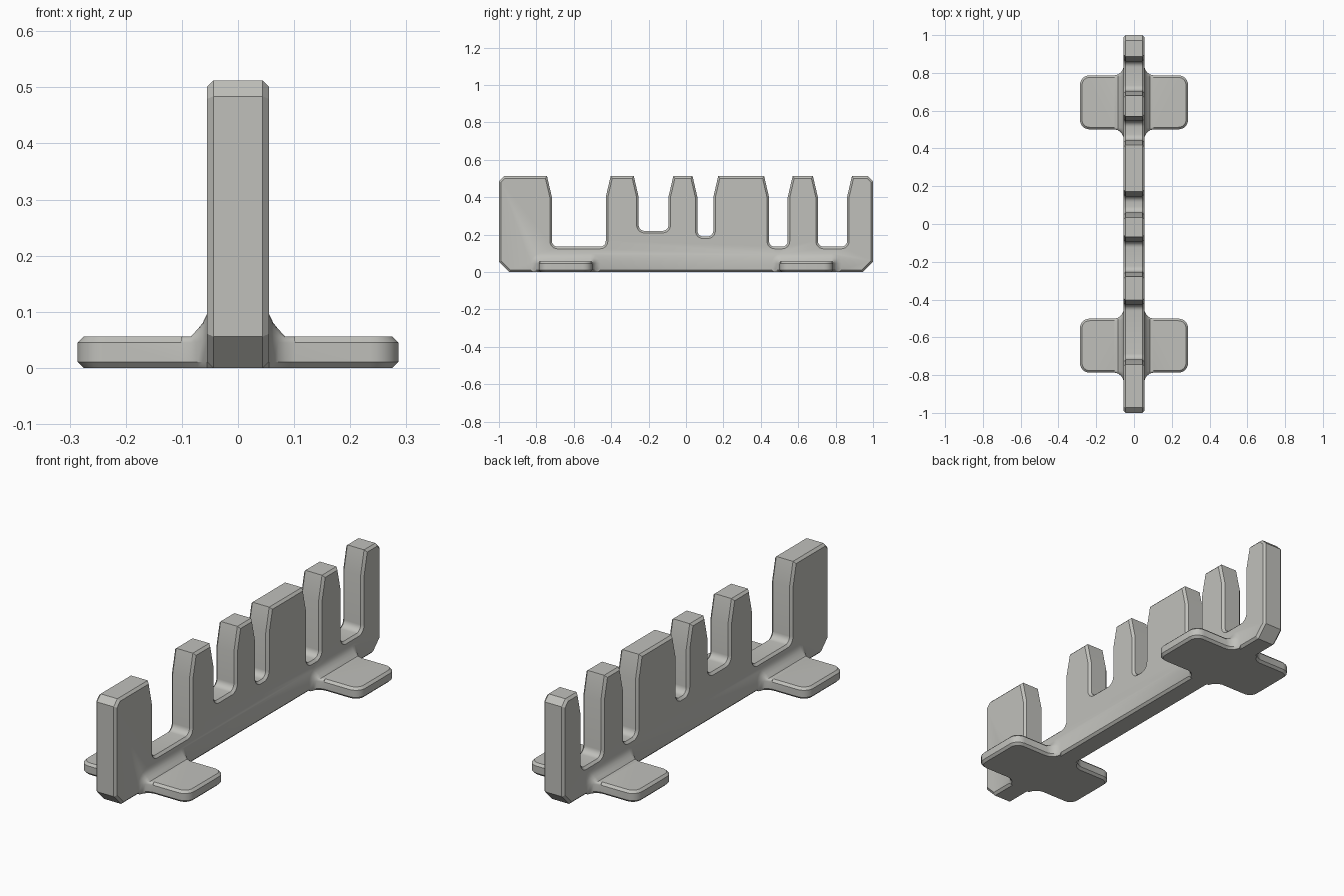
import bpy, bmesh, math
from mathutils import Matrix

if "Cube" in bpy.data.objects:
    bpy.data.objects.remove(bpy.data.objects["Cube"])

WALL = 0.055      # half thickness of the wall
EDGE = 0.011      # small chamfer on every rim

grey = bpy.data.materials.new("light grey")
grey.diffuse_color = (0.53, 0.53, 0.50, 1)
grey.use_nodes = True
grey.node_tree.nodes["Principled BSDF"].inputs["Base Color"].default_value = grey.diffuse_color


def arc(cx, cy, r, a0, a1, n=6):
    return [(cx + r * math.cos(math.radians(a0 + (a1 - a0) * i / n)),
             cy + r * math.sin(math.radians(a0 + (a1 - a0) * i / n))) for i in range(n + 1)]


def make_object(name, bm):
    bmesh.ops.recalc_face_normals(bm, faces=bm.faces)
    mesh = bpy.data.meshes.new(name)
    bm.to_mesh(mesh)
    bm.free()
    mesh.materials.append(grey)
    obj = bpy.data.objects.new(name, mesh)
    bpy.context.collection.objects.link(obj)
    return obj


def chamfered_plate(name, outline, depth, matrix):
    """Extrude an outline along local z and chamfer both rims."""
    bm = bmesh.new()
    base = bm.faces.new([bm.verts.new((a, b, 0)) for a, b in outline])
    res = bmesh.ops.extrude_face_region(bm, geom=[base], use_keep_orig=True)
    bmesh.ops.translate(bm, vec=(0, 0, depth),
                        verts=[g for g in res["geom"] if isinstance(g, bmesh.types.BMVert)])
    rims = [e for e in bm.edges if abs(e.verts[0].co.z - e.verts[1].co.z) < 1e-6]
    bmesh.ops.recalc_face_normals(bm, faces=bm.faces)
    bmesh.ops.bevel(bm, geom=rims, offset=EDGE, segments=1, affect='EDGES')
    bmesh.ops.transform(bm, matrix=matrix, verts=bm.verts)
    return make_object(name, bm)


# Comb wall: side profile with rounded slots that flare near the top
TOP, FLARE_Z, FLARE = 0.512, 0.40, 0.026
slots = [(-0.717, -0.429, 0.135), (-0.253, -0.094, 0.22), (0.061, 0.146, 0.19),
         (0.444, 0.544, 0.135), (0.705, 0.861, 0.135)]
profile = [(0.944, 0), (1, 0.056), (1, TOP - 0.028), (0.972, TOP)]
for y0, y1, floor in reversed(slots):
    r = 0.03
    profile += [(y1 + FLARE, TOP), (y1, FLARE_Z)]
    profile += arc(y1 - r, floor + r, r, 0, -90)
    profile += arc(y0 + r, floor + r, r, -90, -180)
    profile += [(y0, FLARE_Z), (y0 - FLARE, TOP)]
profile += [(-0.972, TOP), (-1, TOP - 0.028), (-1, 0.056), (-0.944, 0)]
# local (a, b, depth) becomes (depth, a, b)
to_side = Matrix(((0, 0, 1, -WALL), (1, 0, 0, 0), (0, 1, 0, 0), (0, 0, 0, 1)))
wall = chamfered_plate("comb_wall", profile, 2 * WALL, to_side)

# Feet: rounded plates crossing under the wall
HALF_X, HALF_Y, THICK, R = 0.286, 0.143, 0.056, 0.05
plan = []
for sx, sy, a in ((1, 1, 0), (-1, 1, 90), (-1, -1, 180), (1, -1, 270)):
    plan += arc(sx * (HALF_X - R), sy * (HALF_Y - R), R, a, a + 90)


def fillet(name, y):
    """Loft that blends a foot into both sides of the wall."""
    half = [(0.102, 0, 0), (0.084, 0.005, 0), (0.072, 0.014, 0.013),
            (0.063, 0.024, 0.024), (0.055, 0.043, 0.041)]
    sections = half + [(-x, w, h) for x, w, h in reversed(half)]
    bm = bmesh.new()
    rings = []
    for x, dw, dh in sections:
        w, h, c = HALF_Y + dw, THICK + dh, EDGE + dh * 0.9
        pts = [(-w + EDGE, 0), (w - EDGE, 0), (w, EDGE)]
        pts += arc(w - c, h - c, c, 0, 90, 4) + arc(-w + c, h - c, c, 90, 180, 4)
        pts += [(-w, EDGE)]
        rings.append([bm.verts.new((x, y + a, b)) for a, b in pts])
    for ra, rb in zip(rings, rings[1:]):
        for i in range(len(ra)):
            j = (i + 1) % len(ra)
            bm.faces.new((ra[i], ra[j], rb[j], rb[i]))
    bm.faces.new(rings[0])
    bm.faces.new(rings[-1])
    return make_object(name, bm)


parts = []
for label, y in (("front", -0.644), ("back", 0.644)):
    parts.append(chamfered_plate(label + "_foot", plan, THICK, Matrix.Translation((0, y, 0))))
    parts.append(fillet(label + "_fillet", y))

# Fuse feet and fillets into the wall
bpy.context.view_layer.objects.active = wall
for part in parts:
    mod = wall.modifiers.new("join", 'BOOLEAN')
    mod.operation, mod.solver, mod.object = 'UNION', 'EXACT', part
    bpy.ops.object.modifier_apply(modifier=mod.name)
for part in parts:
    bpy.data.objects.remove(part)

wall.select_set(True)
bpy.ops.object.shade_smooth_by_angle(angle=math.radians(30))
